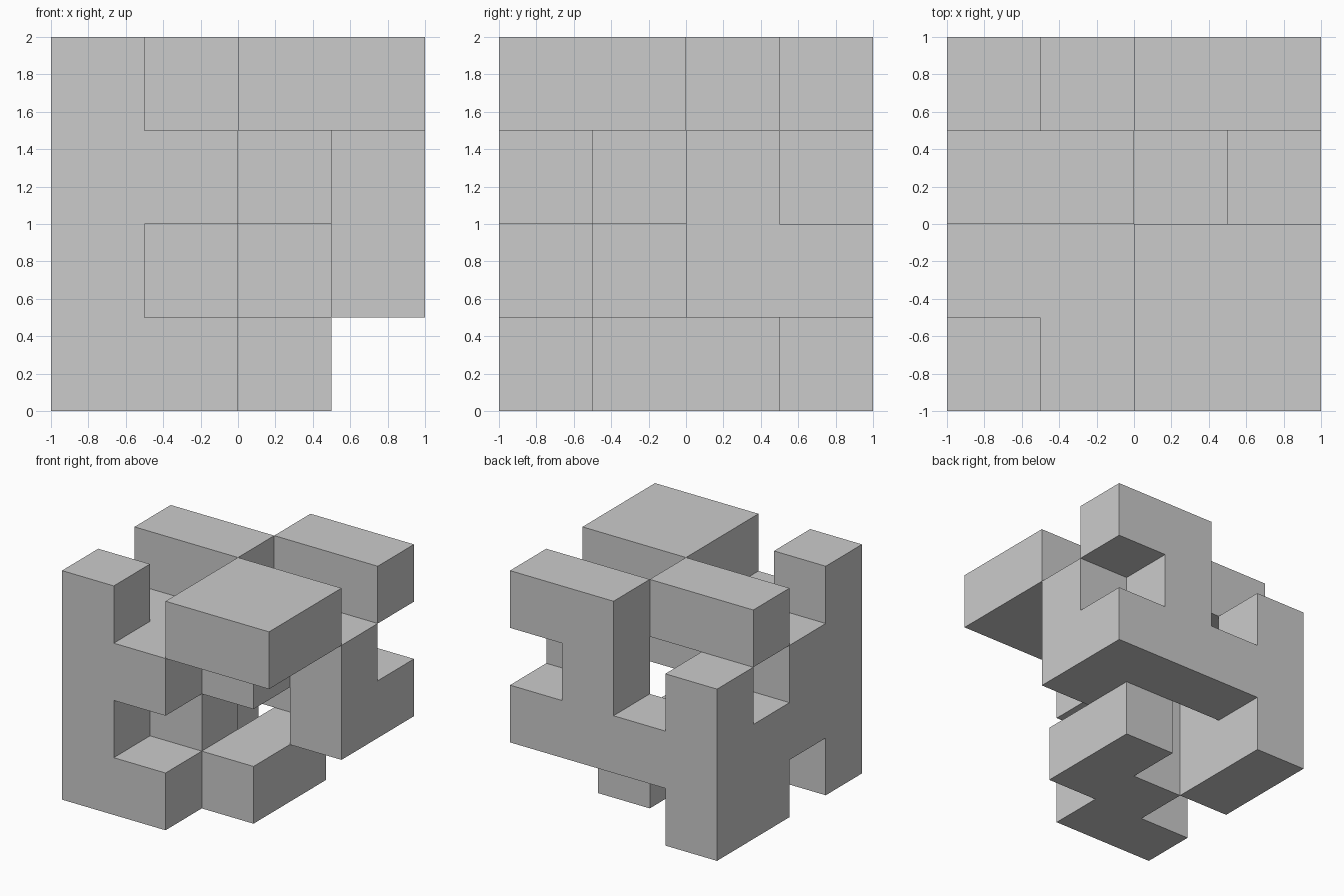
import bpy, bmesh, math
from mathutils import Vector

if "Cube" in bpy.data.objects:
    bpy.data.objects.remove(bpy.data.objects["Cube"])

CELL = 0.5  # the model is a 4 x 4 x 4 grid of half-unit cubes

# One map per layer, bottom to top; rows run back to front, columns left to right
LAYERS = [
    ["#...",
     "#.#.",
     ".##.",
     "##.."],
    ["####",
     "#..#",
     "##..",
     "#..."],
    ["#.#.",
     "...#",
     "###.",
     "##.."],
    ["..##",
     "....",
     "..##",
     "#.##"],
]


def cells_from_layers(layers):
    return {(i, 3 - r, k) for k, rows in enumerate(layers)
            for r, row in enumerate(rows)
            for i, c in enumerate(row) if c == "#"}


def build_blocks(name, cells):
    """Outer skin of a group of cubes, with flat regions merged."""
    bm = bmesh.new()
    for cell in cells:
        for axis in range(3):
            for side in (0, 1):
                step = [0, 0, 0]
                step[axis] = 2 * side - 1
                if tuple(a + b for a, b in zip(cell, step)) in cells:
                    continue
                u, v = (axis + 1) % 3, (axis + 2) % 3
                corners = []
                for du, dv in ((0, 0), (1, 0), (1, 1), (0, 1)):
                    p = Vector(cell)
                    p[axis] += side
                    p[u] += du
                    p[v] += dv
                    corners.append(bm.verts.new(p * CELL - Vector((1, 1, 0))))
                bm.faces.new(corners if side else corners[::-1])
    bmesh.ops.remove_doubles(bm, verts=bm.verts, dist=1e-4)
    bmesh.ops.dissolve_limit(bm, angle_limit=math.radians(1),
                             verts=bm.verts, edges=bm.edges)
    mesh = bpy.data.meshes.new(name)
    bm.to_mesh(mesh)
    bm.free()
    obj = bpy.data.objects.new(name, mesh)
    bpy.context.collection.objects.link(obj)
    return obj


# Main interlocking body
build_blocks("block_body", cells_from_layers(LAYERS))

# Loose bar on top that only meets the body along its edges
build_blocks("top_bar", {(0, 2, 3), (1, 2, 3)})
